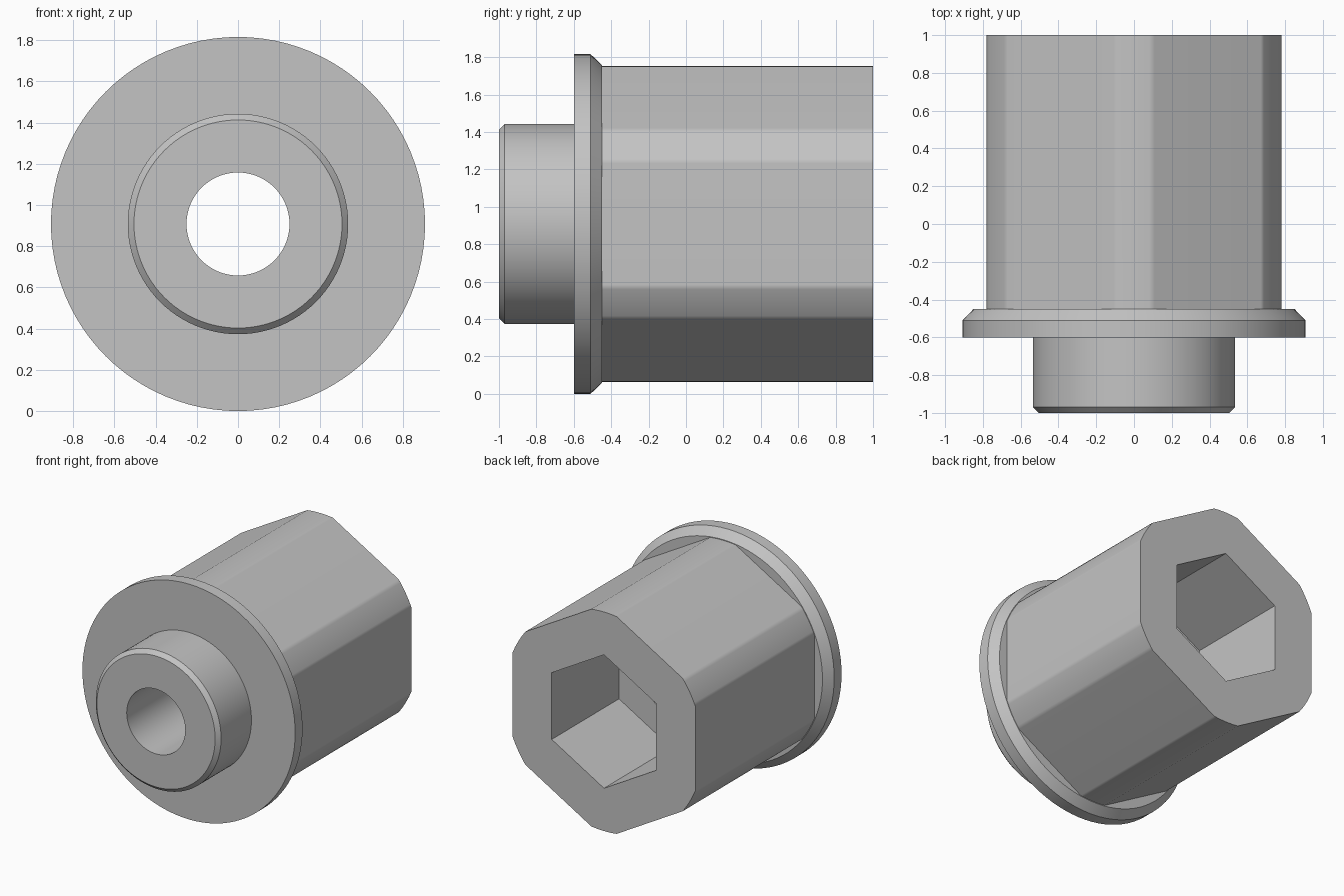
import bpy
import bmesh
from math import sin, cos, acos, pi, radians

cube = bpy.data.objects.get("Cube")
if cube:
    bpy.data.objects.remove(cube, do_unlink=True)

AXIS_Z = 0.908

steel = bpy.data.materials.new("grey_metal")
steel.use_nodes = True
GREY = (0.55, 0.55, 0.55, 1)
steel.diffuse_color = GREY
steel.node_tree.nodes["Principled BSDF"].inputs["Base Color"].default_value = GREY


def circle(radius, sides, start=0.0):
    """Cross-section points (x, z) around the axis."""
    return [(radius * cos(start + 2 * pi * i / sides),
             radius * sin(start + 2 * pi * i / sides)) for i in range(sides)]


def loft(name, sections):
    """Closed solid through (y, points) sections along the axis."""
    bm = bmesh.new()
    rings = [[bm.verts.new((x, y, z + AXIS_Z)) for x, z in pts] for y, pts in sections]
    for a, b in zip(rings, rings[1:]):
        for i in range(len(a)):
            j = (i + 1) % len(a)
            bm.faces.new((a[i], a[j], b[j], b[i]))
    bm.faces.new(rings[0])
    bm.faces.new(rings[-1])
    bmesh.ops.recalc_face_normals(bm, faces=bm.faces[:])
    mesh = bpy.data.meshes.new(name)
    bm.to_mesh(mesh)
    bm.free()
    mesh.materials.append(steel)
    obj = bpy.data.objects.new(name, mesh)
    bpy.context.collection.objects.link(obj)
    return obj


def combine(target, other, operation):
    """Apply a boolean and remove the second solid."""
    mod = target.modifiers.new(operation.lower(), "BOOLEAN")
    mod.operation = operation
    mod.solver = "EXACT"
    mod.object = other
    bpy.context.view_layer.objects.active = target
    bpy.ops.object.modifier_apply(modifier=mod.name)
    bpy.data.objects.remove(other, do_unlink=True)


# Round boss and flange with chamfered rims
profile = [(-1, 0.505), (-0.97, 0.535), (-0.6, 0.535),
           (-0.6, 0.908), (-0.51, 0.908), (-0.45, 0.85)]
bushing = loft("hex_socket_bushing", [(y, circle(r, 96)) for y, r in profile])

# Hexagonal body whose corners are turned down to a round
BODY_R, BODY_FLAT, STEPS = 0.845, 0.78, 8
half_arc = radians(30) - acos(BODY_FLAT / BODY_R)
angles = [radians(30 + 60 * k) + half_arc * (2 * s / STEPS - 1)
          for k in range(6) for s in range(STEPS + 1)]
outline = [(BODY_R * cos(a), BODY_R * sin(a)) for a in angles]
combine(bushing, loft("hex_body", [(-0.5, outline), (1, outline)]), "UNION")

# Blind hexagonal socket in the back and a round bore right through
socket = circle(0.515, 6, radians(30))
combine(bushing, loft("socket_cutter", [(0.18, socket), (1.2, socket)]), "DIFFERENCE")
bore = circle(0.25, 64)
combine(bushing, loft("bore_cutter", [(-1.2, bore), (0.5, bore)]), "DIFFERENCE")

# Smooth curved walls, crisp rims, flat-looking flats
bpy.ops.object.select_all(action="DESELECT")
bushing.select_set(True)
bpy.context.view_layer.objects.active = bushing
bpy.ops.object.shade_smooth_by_angle(angle=radians(30))
weighted = bushing.modifiers.new("weighted_normals", "WEIGHTED_NORMAL")
weighted.keep_sharp = True
